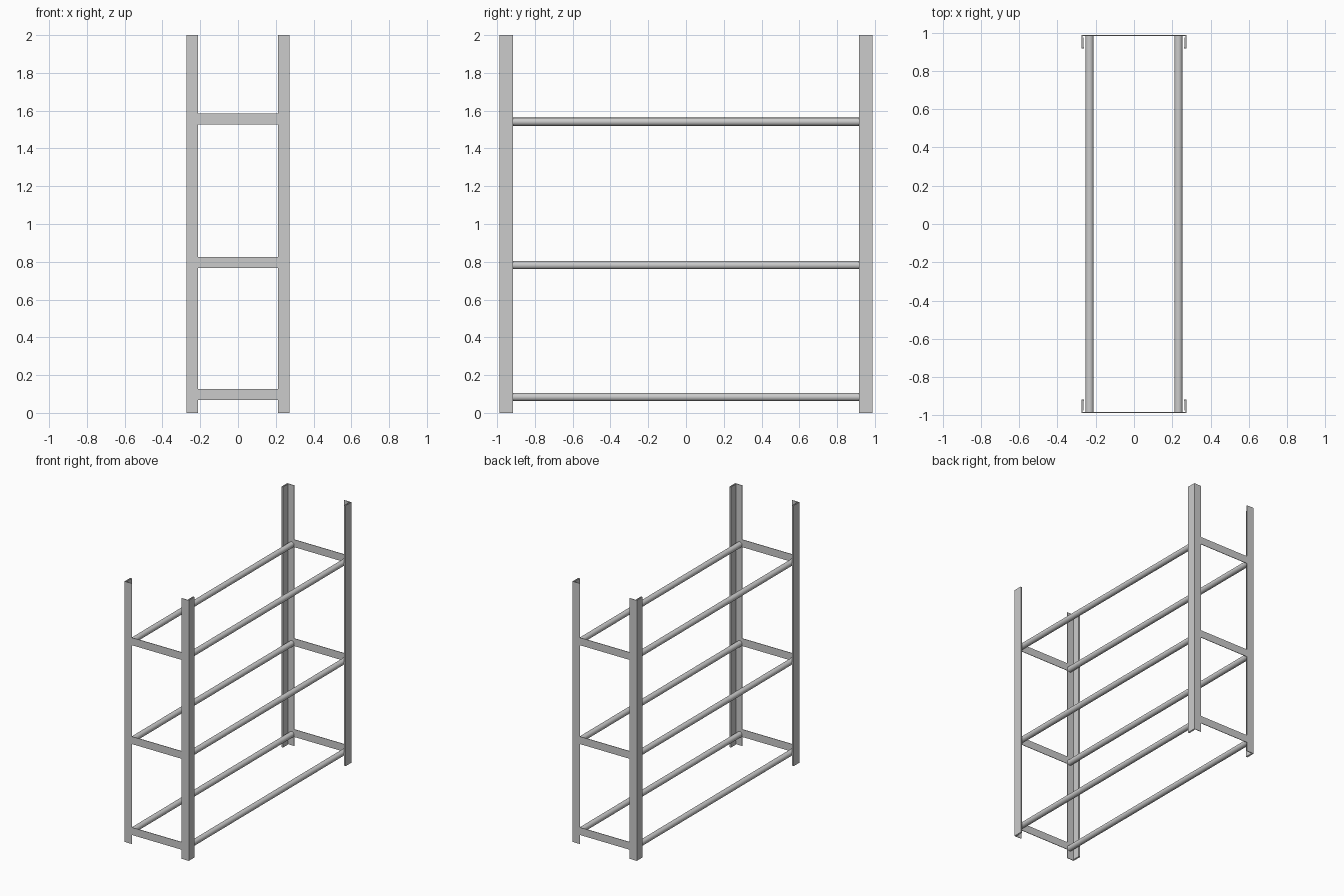
import bpy, bmesh, math

if "Cube" in bpy.data.objects:
    bpy.data.objects.remove(bpy.data.objects["Cube"])

HX, HY = 0.273, 0.987      # outer half width / half length
T = 0.004                  # sheet thickness
TIERS = (0.084, 0.782, 1.541)


def make_object(name, bm):
    bmesh.ops.recalc_face_normals(bm, faces=bm.faces)
    mesh = bpy.data.meshes.new(name)
    bm.to_mesh(mesh)
    bm.free()
    ob = bpy.data.objects.new(name, mesh)
    bpy.context.collection.objects.link(ob)
    return ob


def mirror(ob, x, y):
    m = ob.modifiers.new("mirror", 'MIRROR')
    m.use_axis = (x, y, False)
    m.use_mirror_merge = False


# Corner post: folded sheet profile (end web, side flange, narrow return)
W, D, LIP = 0.062, 0.070, 0.013
profile = [(0, 0), (W, 0), (W, T), (T, T), (T, D - T), (LIP - T, D - T),
           (LIP - T, 0.012), (LIP, 0.012), (LIP, D), (0, D)]
bm = bmesh.new()
face = bm.faces.new([bm.verts.new((HX - u, HY - v, 0)) for u, v in profile])
ext = bmesh.ops.extrude_face_region(bm, geom=[face])
bmesh.ops.translate(bm, vec=(0, 0, 2),
                    verts=[v for v in ext["geom"] if isinstance(v, bmesh.types.BMVert)])
mirror(make_object("corner_posts", bm), True, True)

for i, z in enumerate(TIERS, 1):
    # Flat end strap joining two posts
    bm = bmesh.new()
    bmesh.ops.create_cube(bm, size=1)
    bmesh.ops.scale(bm, vec=(2 * (HX - W) + 0.006, T, 0.058), verts=bm.verts)
    bmesh.ops.translate(bm, vec=(0, HY - T / 2, z + 0.0145), verts=bm.verts)
    mirror(make_object(f"end_strap_{i}", bm), False, True)

    # Long round rail, one each side
    bpy.ops.mesh.primitive_cylinder_add(vertices=32, radius=0.0215, depth=2 * (HY - T),
                                        rotation=(math.pi / 2, 0, 0))
    rail = bpy.context.object
    rail.name = f"long_rail_{i}"
    bpy.ops.object.transform_apply(location=True, rotation=True, scale=True)
    for v in rail.data.vertices:
        v.co.x += 0.232
        v.co.z += z
    bpy.ops.object.shade_smooth_by_angle()
    mirror(rail, True, False)
